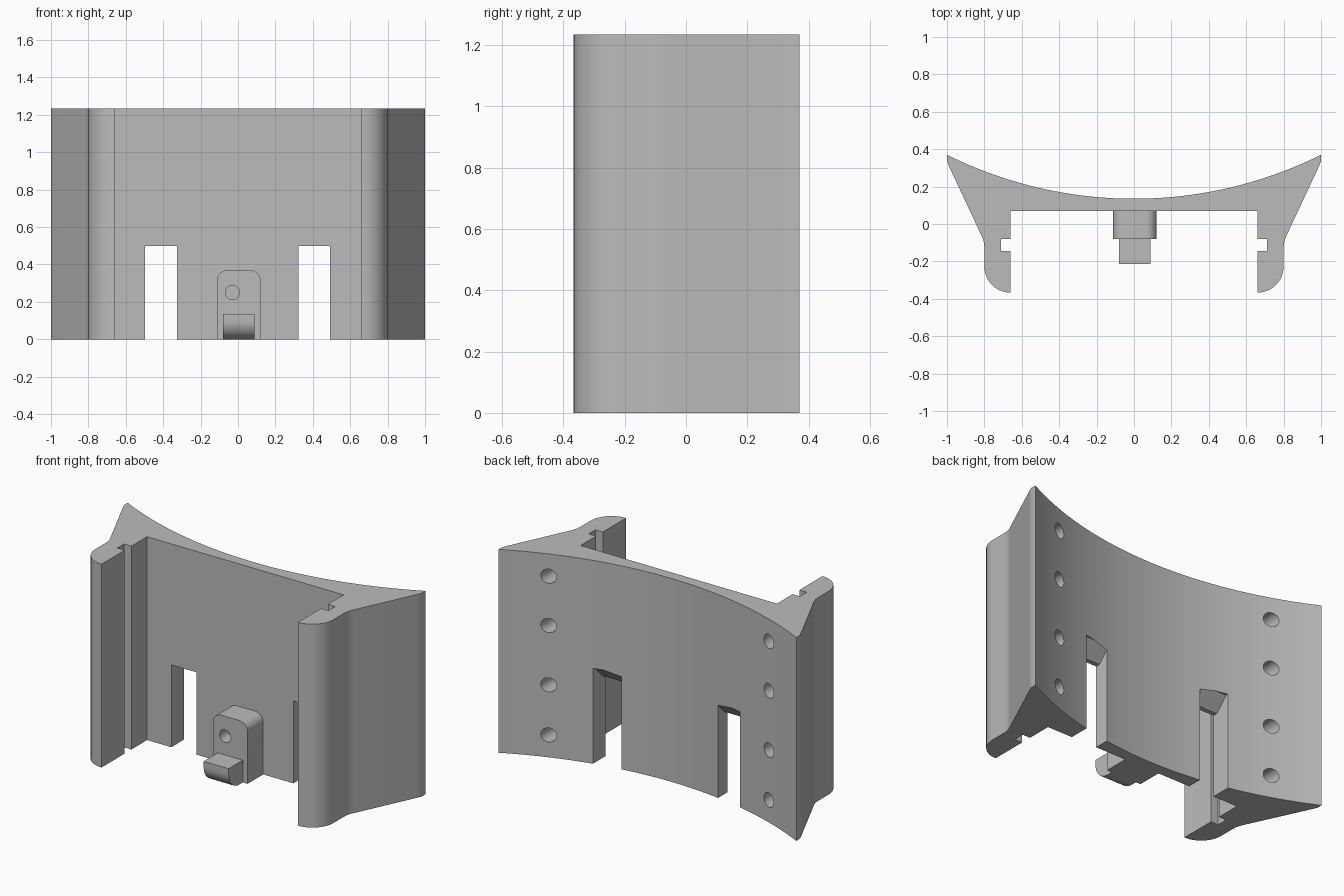
import bpy, bmesh, math
from mathutils import Vector

if "Cube" in bpy.data.objects:
    bpy.data.objects.remove(bpy.data.objects["Cube"])

H = 1.235
grey = bpy.data.materials.new("plain grey")
grey.diffuse_color = (0.5, 0.5, 0.5, 1)
grey.use_nodes = True
grey.node_tree.nodes["Principled BSDF"].inputs["Base Color"].default_value = grey.diffuse_color


def arc(cx, cy, r, a0, a1, n):
    """Points on a circular arc, angles in degrees."""
    return [(cx + r * math.cos(math.radians(a0 + (a1 - a0) * i / n)),
             cy + r * math.sin(math.radians(a0 + (a1 - a0) * i / n))) for i in range(n + 1)]


def prism(name, pts, axis, lo, hi):
    """Extrude a 2D outline along an axis: z uses (x, y), y uses (x, z), x uses (y, z)."""
    place = {"z": lambda a, b, c: (a, b, c),
             "y": lambda a, b, c: (a, c, b),
             "x": lambda a, b, c: (c, a, b)}[axis]
    bm = bmesh.new()
    face = bm.faces.new([bm.verts.new(place(a, b, lo)) for a, b in pts])
    ext = bmesh.ops.extrude_face_region(bm, geom=[face])
    move = Vector(place(0, 0, hi - lo))
    bmesh.ops.translate(bm, vec=move, verts=[v for v in ext["geom"] if isinstance(v, bmesh.types.BMVert)])
    bmesh.ops.recalc_face_normals(bm, faces=bm.faces)
    mesh = bpy.data.meshes.new(name)
    bm.to_mesh(mesh)
    bm.free()
    mesh.materials.append(grey)
    ob = bpy.data.objects.new(name, mesh)
    bpy.context.collection.objects.link(ob)
    return ob


def cut(target, cutter):
    """Subtract the cutter and remove it."""
    bpy.context.view_layer.objects.active = target
    mod = target.modifiers.new("cut", "BOOLEAN")
    mod.operation, mod.solver, mod.object = "DIFFERENCE", "EXACT", cutter
    bpy.ops.object.modifier_apply(modifier=mod.name)
    bpy.data.objects.remove(cutter)


def smooth(ob):
    bpy.ops.object.select_all(action="DESELECT")
    ob.select_set(True)
    bpy.context.view_layer.objects.active = ob
    bpy.ops.object.shade_smooth_by_angle(angle=math.radians(25))


# Bracket body: curved back, flat front wall, two grooved rails
R = 2.245
half = math.degrees(math.asin(1 / R))
back = arc(0, 0.135 + R, R, -90 - half, -90 + half, 48)
right = [(1, 0.335), (0.985, 0.30), (0.822, -0.048), (0.809, -0.075), (0.802, -0.10), (0.8, -0.13)]
right += arc(0.66, -0.227, 0.14, 0, -90, 12)
right += [(0.66, -0.145), (0.71, -0.145), (0.71, -0.08), (0.66, -0.08), (0.66, 0.07)]
left = [(-x, y) for x, y in reversed(right)]
body = prism("bracket_body", back + right + left, "z", 0, H)

# Strap slots with a sloped roof that rises toward the back
for x in (-0.412, 0.408):
    side = [(0, -0.1), (0.4, -0.1), (0.4, 0.58), (0.175, 0.58), (0.098, 0.5), (0, 0.5)]
    cut(body, prism("slot_cutter", side, "x", x - 0.085, x + 0.085))

# Blind screw holes in the back
for x in (-0.74, 0.74):
    for z in (0.136, 0.44, 0.80, 1.10):
        cut(body, prism("hole_cutter", arc(x, z, 0.043, 0, 345, 23), "y", 0.1, 0.45))
smooth(body)

# Rounded boss on the front wall with a small hole
outline = [(-0.112, 0), (0.12, 0)] + arc(0.065, 0.315, 0.055, 0, 90, 8) + arc(-0.057, 0.315, 0.055, 90, 180, 8)
boss = prism("mount_boss", outline, "y", -0.08, 0.07)
cut(boss, prism("boss_hole_cutter", arc(-0.03, 0.25, 0.038, 0, 345, 23), "y", -0.2, 0.0))
smooth(boss)

# Hook under the hole, rounded at the lower front
hook_side = [(-0.08, 0), (-0.08, 0.135), (-0.215, 0.135)] + arc(-0.115, 0.1, 0.1, 180, 270, 10)
smooth(prism("mount_hook", hook_side, "x", -0.08, 0.088))
